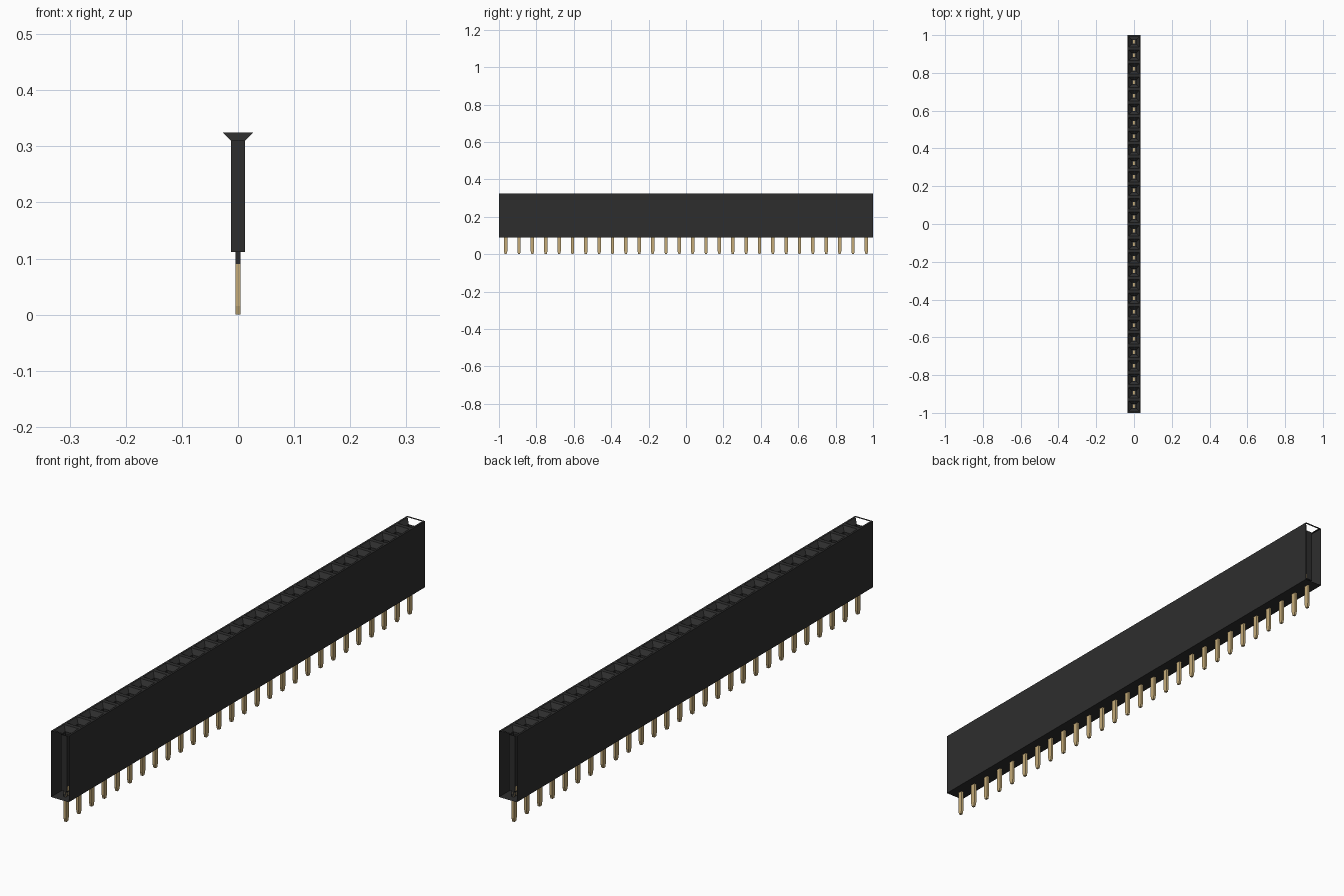
import bpy, bmesh

cube = bpy.data.objects.get("Cube")
if cube:
    bpy.data.objects.remove(cube, do_unlink=True)

COUNT = 28
PITCH = 2 / COUNT
HALF = PITCH / 2
CENTRES = [-1 + HALF + i * PITCH for i in range(COUNT)]


def material(name, rgb, roughness):
    m = bpy.data.materials.new(name)
    m.use_nodes = True
    m.diffuse_color = (*rgb, 1)
    bsdf = m.node_tree.nodes["Principled BSDF"]
    bsdf.inputs["Base Color"].default_value = (*rgb, 1)
    bsdf.inputs["Roughness"].default_value = roughness
    return m


black = material("black plastic", (0.027, 0.027, 0.027), 0.6)
gold = material("gold metal", (0.56, 0.41, 0.19), 0.4)


def finish(name, bm, mat):
    mesh = bpy.data.meshes.new(name)
    bm.to_mesh(mesh)
    bm.free()
    mesh.materials.append(mat)
    obj = bpy.data.objects.new(name, mesh)
    bpy.context.collection.objects.link(obj)
    return obj


def ring(bm, y, hx, hy, z):
    corners = ((-1, -1), (1, -1), (1, 1), (-1, 1))
    return [bm.verts.new((sx * hx, y + sy * hy, z)) for sx, sy in corners]


def bridge(bm, a, b, skip=()):
    # side 0 faces -y, 1 faces +x, 2 faces +y, 3 faces -x
    for i in range(4):
        if i not in skip:
            j = (i + 1) % 4
            bm.faces.new((a[i], a[j], b[j], b[i]))


# Housing: hollow shell, funnel mouths, socket tubes and narrow pin sleeves
PROFILE = [
    (0.035, HALF, 0.325),
    (0.028, 0.028, 0.325),
    (0.0125, 0.0125, 0.31),
    (0.0125, 0.0125, 0.112),
    (0.0045, 0.009, 0.112),
    (0.0045, 0.009, 0.09),
    (0.035, HALF, 0.09),
]
bm = bmesh.new()
for n, y in enumerate(CENTRES):
    rings = [ring(bm, y, *p) for p in PROFILE]
    for k, a in enumerate(rings):
        skip = []
        if k == len(rings) - 1:      # shell has long walls only, open ends
            skip = [0, 2]
        elif k == 1:                 # end funnels are open to the outside
            skip = [0] if n == 0 else [2] if n == COUNT - 1 else []
        bridge(bm, a, rings[(k + 1) % len(rings)], skip)
bmesh.ops.remove_doubles(bm, verts=bm.verts, dist=1e-5)
finish("housing", bm, black)

# Pins: flat blades with a tapered tip
bm = bmesh.new()
for y in CENTRES:
    rings = [ring(bm, y, hx, hy, z) for hx, hy, z in
             ((0.0042, 0.005, 0.0), (0.0045, 0.009, 0.015), (0.0045, 0.009, 0.105))]
    for a, b in zip(rings, rings[1:]):
        bridge(bm, a, b)
    bm.faces.new(rings[0][::-1])
    bm.faces.new(rings[-1])
finish("pins", bm, gold)

# Contact leaves: thin strips on both sides of each socket, with a wider foot
bm = bmesh.new()
for y in CENTRES:
    for side in (-1, 1):
        for hy, z0, z1 in ((0.004, 0.13, 0.305), (0.0115, 0.114, 0.13)):
            pts = [(-hy, z0), (hy, z0), (hy, z1), (-hy, z1)][::side]
            bm.faces.new([bm.verts.new((side * 0.0128, y + dy, z)) for dy, z in pts])
finish("contact_leaves", bm, gold)
